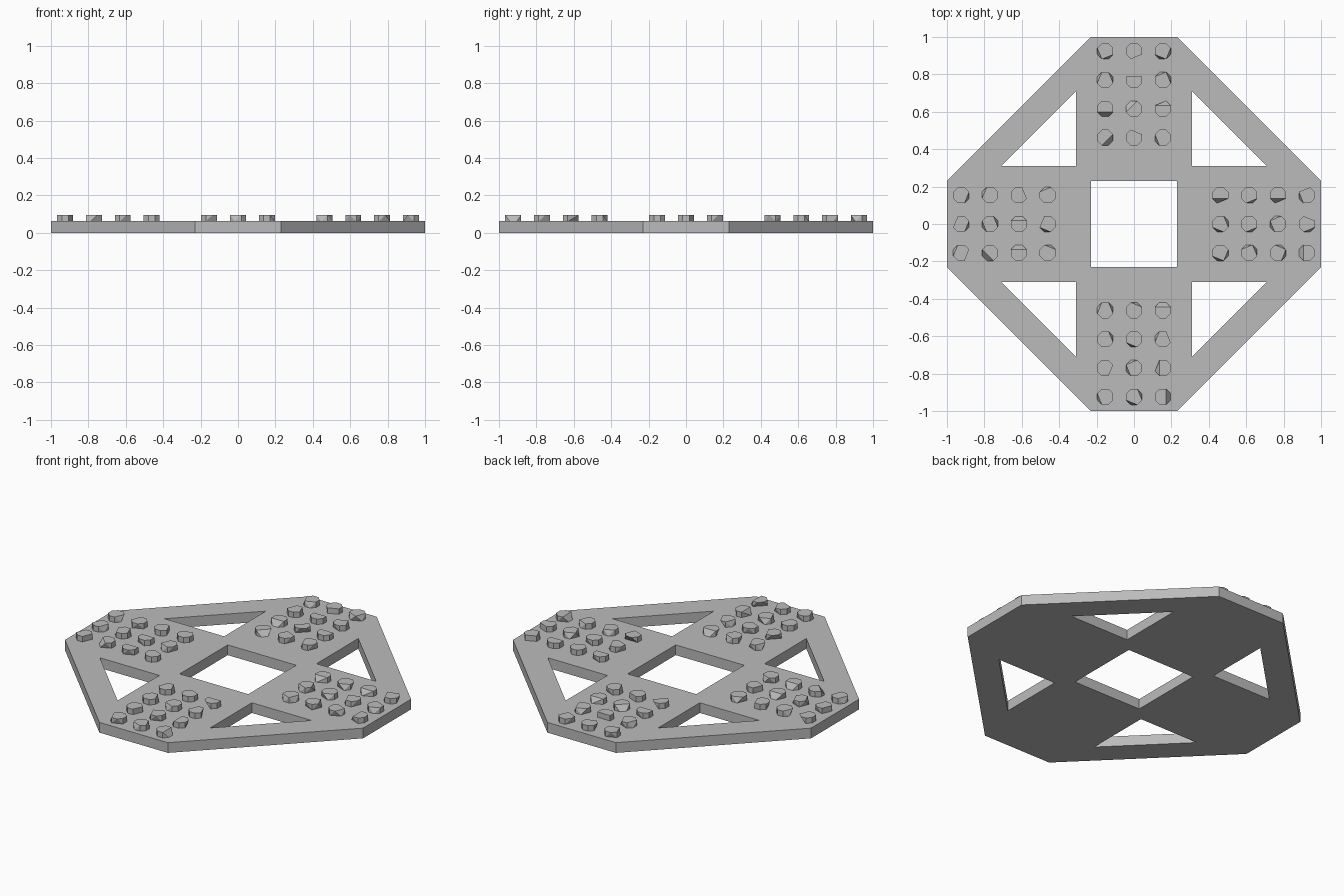
import bpy, bmesh, math, random
from mathutils import Matrix, Vector

random.seed(4)
if "Cube" in bpy.data.objects:
    bpy.data.objects.remove(bpy.data.objects["Cube"], do_unlink=True)

THICK, STUD_TOP = 0.062, 0.095
PITCH, STUD_R = 0.154, 0.046

grey = bpy.data.materials.new("light grey")
grey.use_nodes = True
colour = (0.5, 0.5, 0.5, 1)
grey.diffuse_color = colour
grey.node_tree.nodes["Principled BSDF"].inputs["Base Color"].default_value = colour


def finish(bm, name):
    bmesh.ops.recalc_face_normals(bm, faces=bm.faces)
    mesh = bpy.data.meshes.new(name)
    bm.to_mesh(mesh)
    bm.free()
    mesh.materials.append(grey)
    obj = bpy.data.objects.new(name, mesh)
    bpy.context.collection.objects.link(obj)
    return obj


# Octagonal plate: one arm and one diagonal brace, repeated four times
s, t, u = 0.23, 0.31, 0.71
half_arm = [(s, s), (t, t), (u, t), (1, s)]
arm = half_arm + [(x, -y) for x, y in reversed(half_arm)]
brace = [(1, s), (s, 1), (t, u), (u, t)]
bm = bmesh.new()
for k in range(4):
    turn = Matrix.Rotation(k * math.pi / 2, 3, 'Z')
    for outline in (arm, brace):
        bm.faces.new([bm.verts.new(turn @ Vector((x, y, 0))) for x, y in outline])
bmesh.ops.remove_doubles(bm, verts=bm.verts, dist=0.001)
bmesh.ops.recalc_face_normals(bm, faces=bm.faces)
raised = bmesh.ops.extrude_face_region(bm, geom=bm.faces[:], use_keep_orig=True)
bmesh.ops.translate(bm, vec=(0, 0, THICK),
                    verts=[g for g in raised["geom"] if isinstance(g, bmesh.types.BMVert)])
finish(bm, "octagon_plate")


# Rough faceted studs: hull of two rings with corners missing
def add_stud(bm, centre):
    ring = []
    for z in (THICK - 0.002, STUD_TOP):
        for i in random.sample(range(8), random.choice((6, 6, 7))):
            a = (i + 0.5) * math.pi / 4
            ring.append(bm.verts.new((centre.x + STUD_R * math.cos(a),
                                      centre.y + STUD_R * math.sin(a), z)))
    bmesh.ops.convex_hull(bm, input=ring)


for k, side in enumerate(("left", "back", "right", "front")):
    turn = Matrix.Rotation(k * math.pi / 2, 3, 'Z')
    bm = bmesh.new()
    for row in range(3, 7):
        for col in (-1, 0, 1):
            add_stud(bm, turn @ Vector((row * PITCH, col * PITCH, 0)))
    bmesh.ops.dissolve_limit(bm, angle_limit=0.01, verts=bm.verts, edges=bm.edges)
    finish(bm, side + "_studs")
